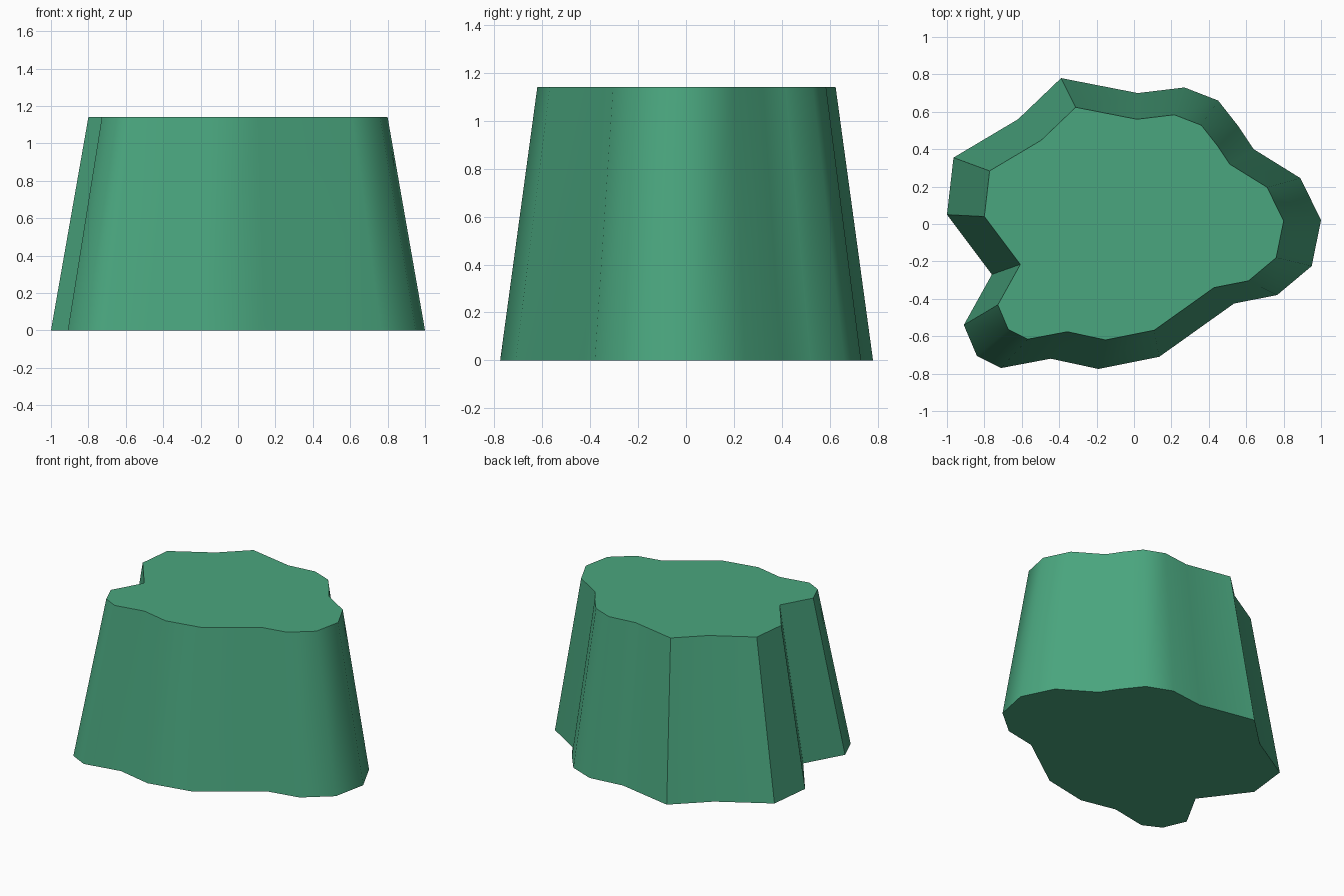
import bpy, bmesh, math

if "Cube" in bpy.data.objects:
    bpy.data.objects.remove(bpy.data.objects["Cube"])

HEIGHT = 1.14
TAPER = 0.8

# Lobed footprint, counter-clockwise
outline = [
    (1.0, 0.02), (0.89, 0.245), (0.64, 0.40), (0.56, 0.52), (0.45, 0.66),
    (0.27, 0.73), (0.02, 0.70), (-0.39, 0.78), (-0.62, 0.56), (-0.965, 0.355),
    (-1.0, 0.05), (-0.76, -0.27), (-0.91, -0.54), (-0.84, -0.705),
    (-0.71, -0.77), (-0.445, -0.72), (-0.19, -0.775), (0.135, -0.71),
    (0.535, -0.425), (0.765, -0.38), (0.95, -0.225),
]

green = bpy.data.materials.new("leaf green")
green.diffuse_color = (0.068, 0.38, 0.21, 1)
green.use_nodes = True
green.node_tree.nodes["Principled BSDF"].inputs["Base Color"].default_value = green.diffuse_color

# Tapered block: footprint at the ground, the same shape scaled down on top
bm = bmesh.new()
base = [bm.verts.new((x, y, 0)) for x, y in outline]
top = [bm.verts.new((x * TAPER, y * TAPER, HEIGHT)) for x, y in outline]
bm.faces.new(base[::-1])
bm.faces.new(top)
n = len(outline)
for i in range(n):
    j = (i + 1) % n
    bm.faces.new((base[i], base[j], top[j], top[i]))

mesh = bpy.data.meshes.new("bush_block")
bm.to_mesh(mesh)
bm.free()
mesh.materials.append(green)
bush = bpy.data.objects.new("bush_block", mesh)
bpy.context.collection.objects.link(bush)

# Soft sides, crisp rims and creases
bpy.context.view_layer.objects.active = bush
bush.select_set(True)
bpy.ops.object.shade_smooth_by_angle(angle=math.radians(40))
